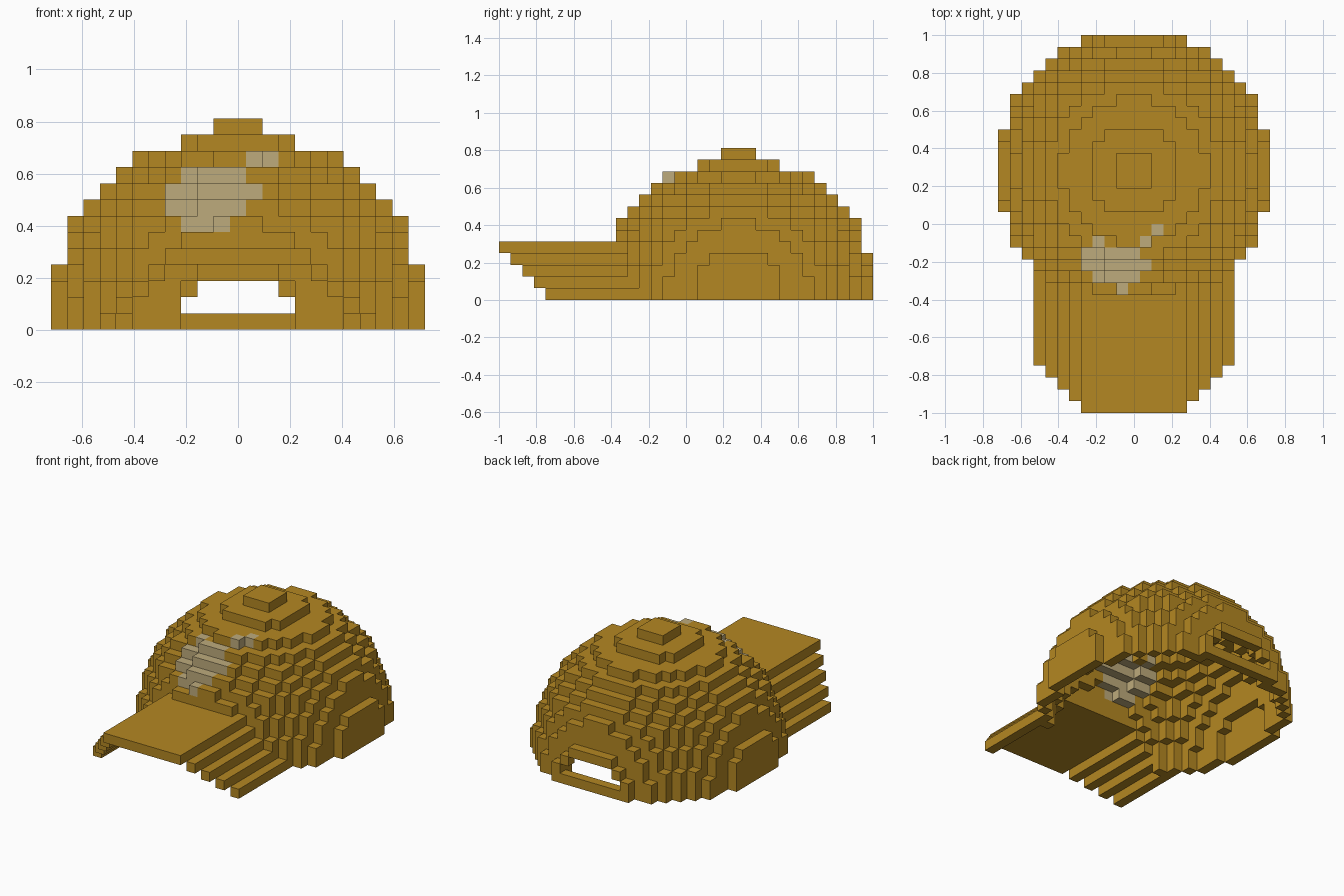
import bpy, bmesh
from mathutils import Vector

cube = bpy.data.objects.get("Cube")
if cube:
    bpy.data.objects.remove(cube, do_unlink=True)

V = 1 / 16            # block size
CENTRE_Y = 4.5 * V    # crown centre


def material(name, rgb):
    m = bpy.data.materials.new(name)
    m.use_nodes = True
    m.diffuse_color = (*rgb, 1)
    m.node_tree.nodes["Principled BSDF"].inputs["Base Color"].default_value = (*rgb, 1)
    return m


gold = material("golden_brown", (0.456, 0.242, 0.016))
cream = material("pale_tan", (0.515, 0.407, 0.202))

SIDES = [Vector(d) for d in
         ((1, 0, 0), (-1, 0, 0), (0, 1, 0), (0, -1, 0), (0, 0, 1), (0, 0, -1))]


def in_dome(i, j, k):
    s = i * i + j * j + k * k
    return k < 0 or s < 137 or (s == 137 and 1 in (abs(i), abs(j), k))


def in_face_opening(i, j, k):
    return j < -5 and k <= 3 and abs(i) <= min(6, 8 - k)


def in_strap_window(i, j, k):
    return j > 8 and (k == 1 and abs(i) <= 3 or k == 2 and abs(i) <= 2)


# Crown: one-block shell of a half ball, open below and at the strap
R = range(-12, 13)
shell = set()
for i in R:
    for j in R:
        for k in range(12):
            if in_dome(i, j, k) and not all(
                    in_dome(i + int(d.x), j + int(d.y), k + int(d.z)) for d in SIDES):
                shell.add((i, j, k))
crown = {c for c in shell if not in_face_opening(*c) and not in_strap_window(*c)}
crown |= {(s * 4, 11, k) for s in (-1, 1) for k in (0, 1)}

# Button on top
button = {(i, j, 12) for i in (-1, 0, 1) for j in (-1, 0, 1)}

# Brim: flat middle and side strips that step down and back
brim = {(i, j, 4) for i in range(-4, 5) for j in range(-20, -9)}
for k in range(4):
    for s in (-1, 1):
        brim |= {(s * (8 - k), j, k) for j in range(-16 - k, -8 if k < 2 else -9)}
brim |= {(s * 8, -8, 0) for s in (-1, 1)}
brim -= crown

# Front patch: foremost crown block in each listed row span
patch = set()
for k, first, last in ((6, -3, -1), (7, -4, 0), (8, -4, 1), (9, -3, 0), (10, 1, 2)):
    for i in range(first, last + 1):
        patch.add((i, min(c[1] for c in crown if c[0] == i and c[2] == k), k))
crown -= patch

everything = crown | button | brim | patch


def build(name, cells, mat):
    """Make the exposed block faces of a part."""
    bm = bmesh.new()
    for c in sorted(cells):
        mid = Vector((c[0] * V, CENTRE_Y + c[1] * V, (c[2] + 0.5) * V))
        for d in SIDES:
            if tuple(int(a + b) for a, b in zip(c, d)) in everything:
                continue
            u = Vector((d.y, d.z, d.x))
            w = d.cross(u)
            corners = [u + w, w - u, -u - w, u - w]
            bm.faces.new([bm.verts.new(mid + (d + q) * V / 2) for q in corners])
    bmesh.ops.remove_doubles(bm, verts=bm.verts, dist=V / 100)
    mesh = bpy.data.meshes.new(name)
    bm.to_mesh(mesh)
    bm.free()
    mesh.materials.append(mat)
    bpy.context.collection.objects.link(bpy.data.objects.new(name, mesh))


build("crown", crown, gold)
build("top_button", button, gold)
build("brim", brim, gold)
build("front_patch", patch, cream)
